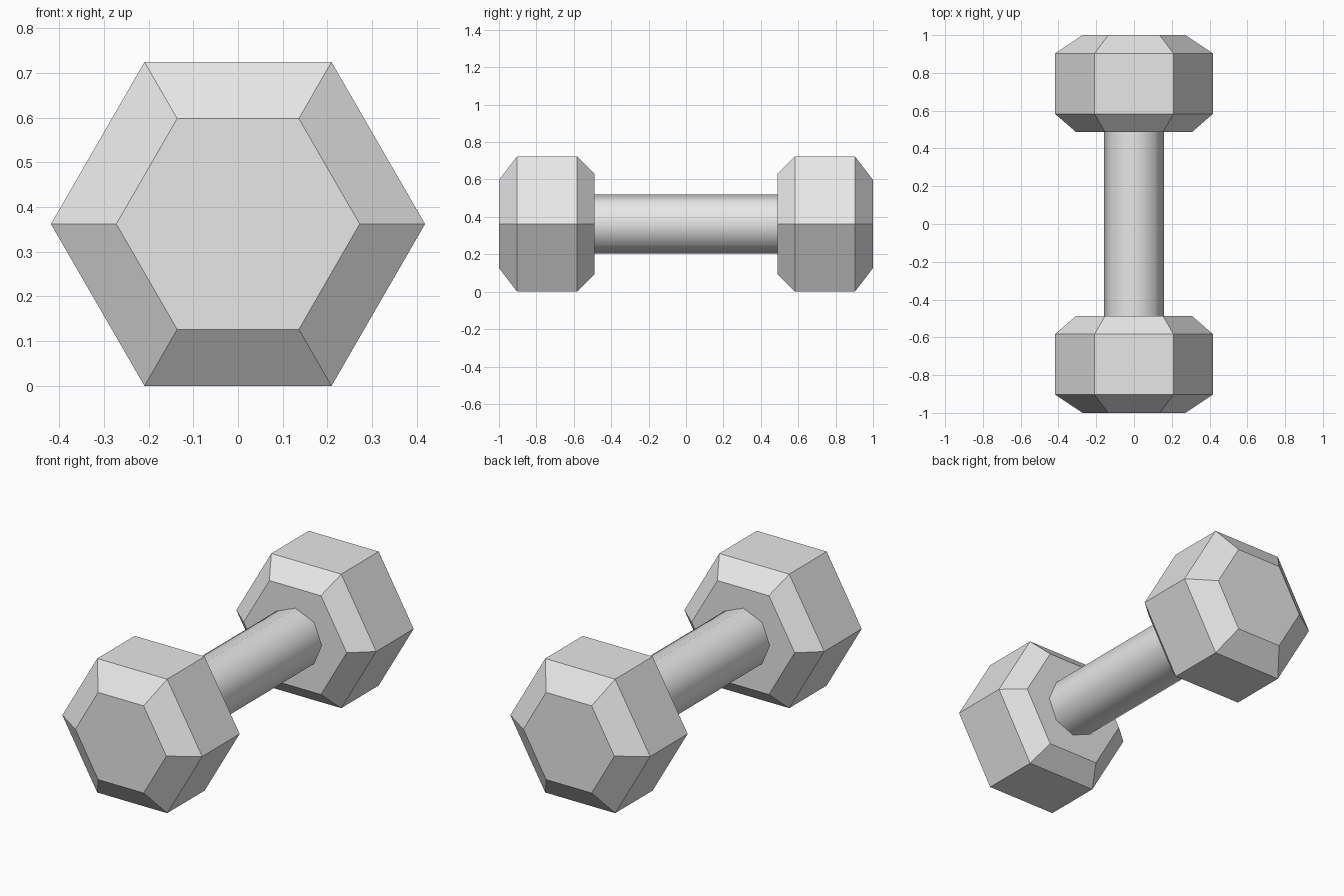
import bpy
import bmesh
from math import cos, sin, pi, radians

cube = bpy.data.objects.get("Cube")
if cube:
    bpy.data.objects.remove(cube, do_unlink=True)

CENTRE_Z = 0.362

metal = bpy.data.materials.new("light grey metal")
metal.use_nodes = True
grey = (0.8, 0.8, 0.8, 1)
metal.diffuse_color = grey
metal.node_tree.nodes["Principled BSDF"].inputs["Base Color"].default_value = grey


def prism_along_y(name, sides, rings, capped=True):
    """Loft regular polygons given as (y, radius) rings."""
    bm = bmesh.new()
    loops = []
    for y, r in rings:
        angles = [2 * pi * i / sides for i in range(sides)]
        loops.append([bm.verts.new((r * cos(a), y, r * sin(a))) for a in angles])
    for a, b in zip(loops, loops[1:]):
        for i in range(sides):
            j = (i + 1) % sides
            bm.faces.new((a[i], a[j], b[j], b[i]))
    if capped:
        bm.faces.new(loops[0])
        bm.faces.new(loops[-1])
    bmesh.ops.recalc_face_normals(bm, faces=bm.faces)
    mesh = bpy.data.meshes.new(name)
    bm.to_mesh(mesh)
    bm.free()
    mesh.materials.append(metal)
    obj = bpy.data.objects.new(name, mesh)
    obj.location.z = CENTRE_Z
    bpy.context.collection.objects.link(obj)
    return obj


# Hexagonal weights with a chamfer on both ends
profile = [(0.488, 0.308), (0.583, 0.418), (0.903, 0.418), (1.0, 0.272)]
for name, side in (("front_weight", -1), ("back_weight", 1)):
    prism_along_y(name, 6, [(side * y, r) for y, r in profile])

# Octagonal handle, smooth shaded, ending just inside the weights
handle = prism_along_y("handle", 8, [(-0.5, 0.159), (0.5, 0.159)], capped=False)
bpy.ops.object.select_all(action="DESELECT")
handle.select_set(True)
bpy.context.view_layer.objects.active = handle
bpy.ops.object.shade_smooth_by_angle(angle=radians(60))
